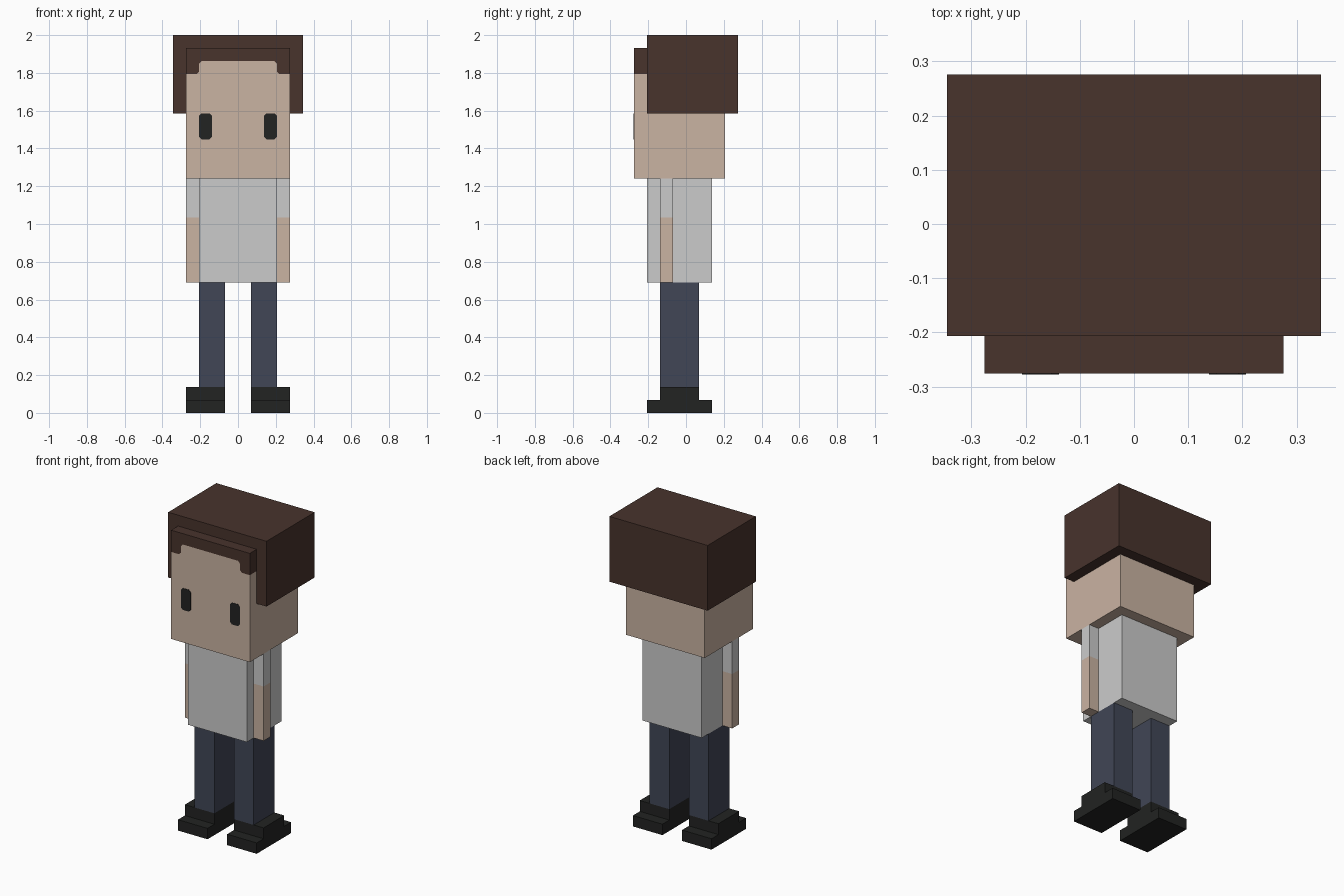
import bpy, bmesh

if "Cube" in bpy.data.objects:
    bpy.data.objects.remove(bpy.data.objects["Cube"])

U = 2 / 29  # the figure sits on a 29-unit-tall block grid


def material(name, rgb):
    m = bpy.data.materials.new(name)
    lin = [((c / 255 + 0.055) / 1.055) ** 2.4 for c in rgb]
    m.diffuse_color = (*lin, 1)
    m.use_nodes = True
    m.node_tree.nodes["Principled BSDF"].inputs["Base Color"].default_value = m.diffuse_color
    return m


HAIR = material("brown hair", (72, 51, 44))
SKIN = material("skin", (202, 179, 162))
SHIRT = material("light grey cloth", (203, 203, 203))
DENIM = material("dark blue cloth", (65, 70, 86))
BLACK = material("black", (34, 35, 34))


def prism(name, profile, y0, y1, mat):
    """Extrude an (x, z) outline from y0 to y1, all in grid units."""
    bm = bmesh.new()
    face = bm.faces.new([bm.verts.new((x * U, y0 * U, z * U)) for x, z in profile])
    ext = bmesh.ops.extrude_face_region(bm, geom=[face])
    moved = [v for v in ext["geom"] if isinstance(v, bmesh.types.BMVert)]
    bmesh.ops.translate(bm, verts=moved, vec=(0, (y1 - y0) * U, 0))
    bmesh.ops.recalc_face_normals(bm, faces=bm.faces)
    me = bpy.data.meshes.new(name)
    bm.to_mesh(me)
    bm.free()
    me.materials.append(mat)
    ob = bpy.data.objects.new(name, me)
    bpy.context.collection.objects.link(ob)
    return ob


def box(name, x, y, z, mat):
    return prism(name, [(x[0], z[0]), (x[1], z[0]), (x[1], z[1]), (x[0], z[1])],
                 y[0], y[1], mat)


def mirrored(half):
    """Complete a right-half outline across x = 0."""
    return half + [(-x, z) for x, z in reversed(half)]


# Head: the forehead fits into the notch of the fringe
hairline = [(4, 26), (3.2, 26), (3, 26.2), (3, 26.8), (2.8, 27)]
prism("head", mirrored([(4, 18)] + hairline), -4, 3, SKIN)
prism("fringe", mirrored([(4, 28)] + hairline), -4, -2.95, HAIR)
box("hair", (-5, 5), (-3, 4), (23, 29), HAIR)

# Torso
box("torso", (-3, 3), (-3, 2), (10, 18), SHIRT)

# Paired parts
for side, s in (("left", -1), ("right", 1)):
    c = 0.2  # clipped eye corners
    eye = [(2 + c, 21), (3 - c, 21), (3, 21 + c), (3, 23 - c),
           (3 - c, 23), (2 + c, 23), (2, 23 - c), (2, 21 + c)]
    prism(side + "_eye", [(s * x, z) for x, z in eye], -4.03, -3.97, BLACK)
    box(side + "_sleeve", (s * 3, s * 4), (-2, -1), (15, 18), SHIRT)
    box(side + "_forearm", (s * 3, s * 4), (-2, -1), (10, 15), SKIN)
    box(side + "_leg", (s * 1, s * 3), (-2, 1), (2, 10), DENIM)
    box(side + "_shoe_upper", (s * 1, s * 4), (-2, 1), (1, 2), BLACK)
    box(side + "_shoe_sole", (s * 1, s * 4), (-3, 2), (0, 1), BLACK)
